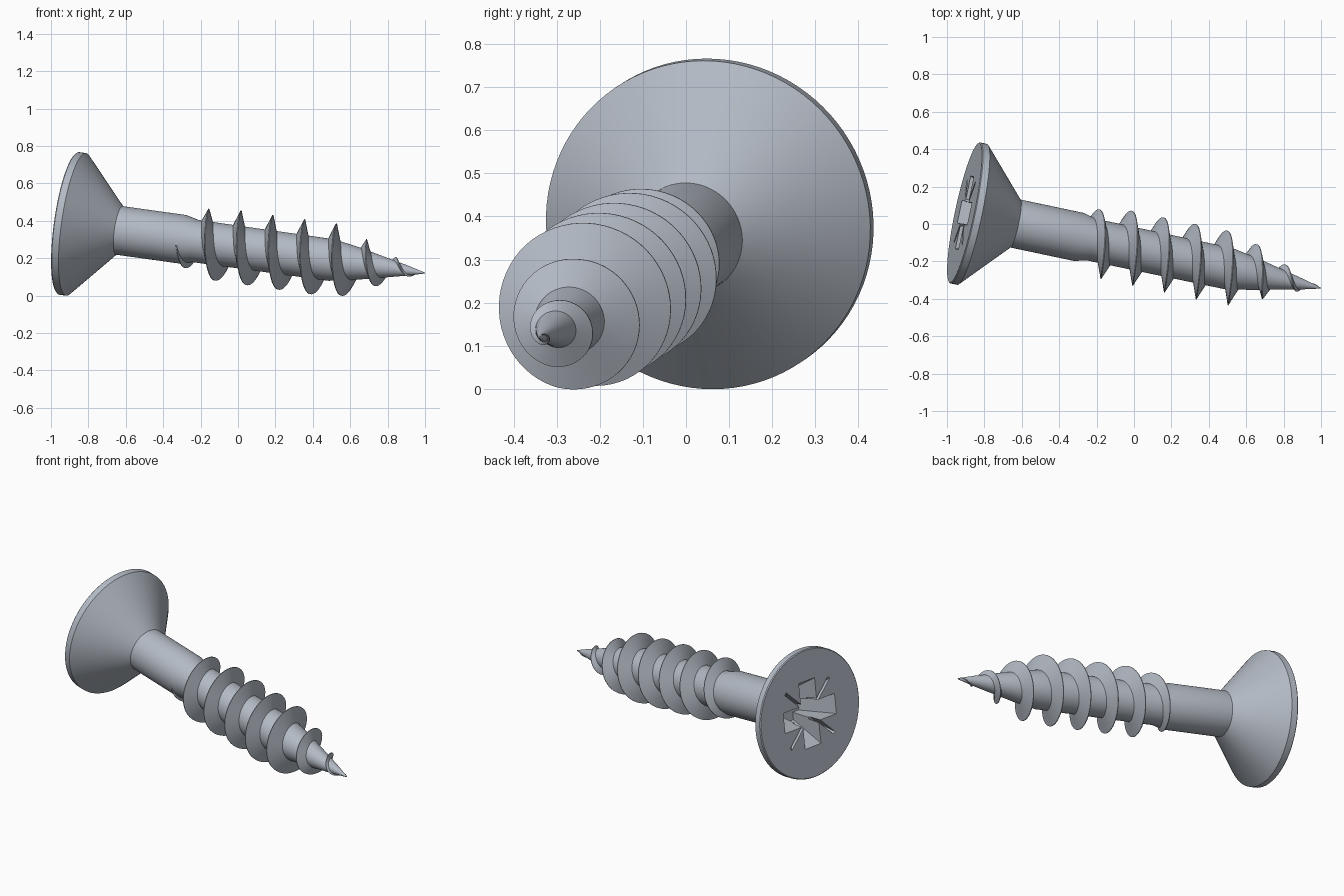
import bpy, bmesh, math
from mathutils import Matrix, Vector

if "Cube" in bpy.data.objects:
    bpy.data.objects.remove(bpy.data.objects["Cube"], do_unlink=True)

steel = bpy.data.materials.new("blue_grey_steel")
steel.use_nodes = True
COLOUR = (0.45, 0.49, 0.55, 1)
steel.diffuse_color = COLOUR
steel.node_tree.nodes["Principled BSDF"].inputs["Base Color"].default_value = COLOUR

# Screw axis: local z runs from the head face to the tip, local y stays upward
HEAD = Vector((-0.906, 0.06, 0.386))
TIP = Vector((1.0, -0.343, 0.12))
LENGTH = (TIP - HEAD).length
axis = (TIP - HEAD).normalized()
up = (Vector((0, 0, 1)) - axis * axis.z).normalized()
side = up.cross(axis)
FRAME = Matrix.Translation(HEAD) @ Matrix((side, up, axis)).transposed().to_4x4()


def make_object(name, bm):
    bmesh.ops.recalc_face_normals(bm, faces=bm.faces)
    mesh = bpy.data.meshes.new(name)
    bm.to_mesh(mesh)
    bm.free()
    mesh.materials.append(steel)
    obj = bpy.data.objects.new(name, mesh)
    obj.matrix_world = FRAME
    bpy.context.collection.objects.link(obj)
    return obj


def activate(obj):
    bpy.ops.object.select_all(action="DESELECT")
    obj.select_set(True)
    bpy.context.view_layer.objects.active = obj


def skin(bm, rings, closed_ends=True):
    for a, b in zip(rings, rings[1:]):
        n = len(a)
        for i in range(n):
            bm.faces.new((a[i], a[(i + 1) % n], b[(i + 1) % n], b[i]))
    if closed_ends:
        bm.faces.new(rings[0])
        bm.faces.new(rings[-1])


def lathe(name, profile, sides=96):
    bm = bmesh.new()
    rings = []
    for t, r in profile:
        angles = [math.tau * i / sides for i in range(sides)]
        rings.append([bm.verts.new((r * math.cos(a), r * math.sin(a), t)) for a in angles])
    skin(bm, rings)
    return make_object(name, bm)


def interpolate(points, t):
    for (t0, r0), (t1, r1) in zip(points, points[1:]):
        if t <= t1:
            return r0 + (r1 - r0) * max(0, t - t0) / (t1 - t0)
    return points[-1][1]


# Countersunk head, shank and tapering core in one turned body
CORE = [(0.63, 0.131), (0.70, 0.114), (1.45, 0.112), (1.58, 0.09),
        (1.71, 0.062), (1.865, 0.028), (LENGTH, 0.002)]
body = lathe("screw_body", [(0, 0.38), (0.005, 0.385), (0.042, 0.385), (0.28, 0.131)] + CORE)

# Right-handed sharp thread, fading in at the shank and out at the tip
CREST = [(0.61, 0.125), (0.66, 0.15), (0.79, 0.195), (1.47, 0.197), (1.53, 0.185),
         (1.62, 0.138), (1.705, 0.108), (1.80, 0.062), (1.86, 0.038), (1.95, 0.008)]
PITCH, PHASE, STEPS = 0.1752, 0.881, 64
START, END = CREST[0][0], CREST[-1][0]
bm = bmesh.new()
count = int((END - START) / PITCH * STEPS)
rings = []
for i in range(count + 1):
    t = START + (END - START) * i / count
    a = math.tau * (t - PHASE) / PITCH
    root = interpolate(CORE, t) * 0.92
    crest = max(interpolate(CREST, t), root + 0.001)
    half = min(0.036, 0.004 + 0.4 * (crest - root))
    section = [(root, -half), (crest, -0.002), (crest, 0.002), (root, half)]
    rings.append([bm.verts.new((r * math.cos(a), r * math.sin(a), t + dz)) for r, dz in section])
skin(bm, rings)
thread = make_object("thread", bm)


# Driver recess: a tapered cross with four narrow diagonal slits
def tapered_cutter(angle, top, bottom, depth):
    bm = bmesh.new()
    rings = []
    for z, (x, y) in ((-0.01, top), (depth, bottom)):
        corners = [(-x, -y), (x, -y), (x, y), (-x, y)]
        rings.append([bm.verts.new((*c, z)) for c in corners])
    skin(bm, rings)
    bmesh.ops.rotate(bm, verts=bm.verts, matrix=Matrix.Rotation(angle, 3, "Z"))
    return make_object("recess_cutter", bm)


for k in range(4):
    wing = k % 2 == 0
    shape = ((0.205, 0.062), (0.09, 0.045), 0.2) if wing else ((0.25, 0.009), (0.15, 0.007), 0.08)
    cutter = tapered_cutter(k * math.pi / 4, *shape)
    cutter.hide_render = True
    activate(body)
    cut = body.modifiers.new("recess", "BOOLEAN")
    cut.operation, cut.solver, cut.object = "DIFFERENCE", "EXACT", cutter
    bpy.ops.object.modifier_apply(modifier=cut.name)
    bpy.data.objects.remove(cutter, do_unlink=True)

for obj in (body, thread):
    activate(obj)
    bpy.ops.object.shade_smooth_by_angle(angle=math.radians(25))
